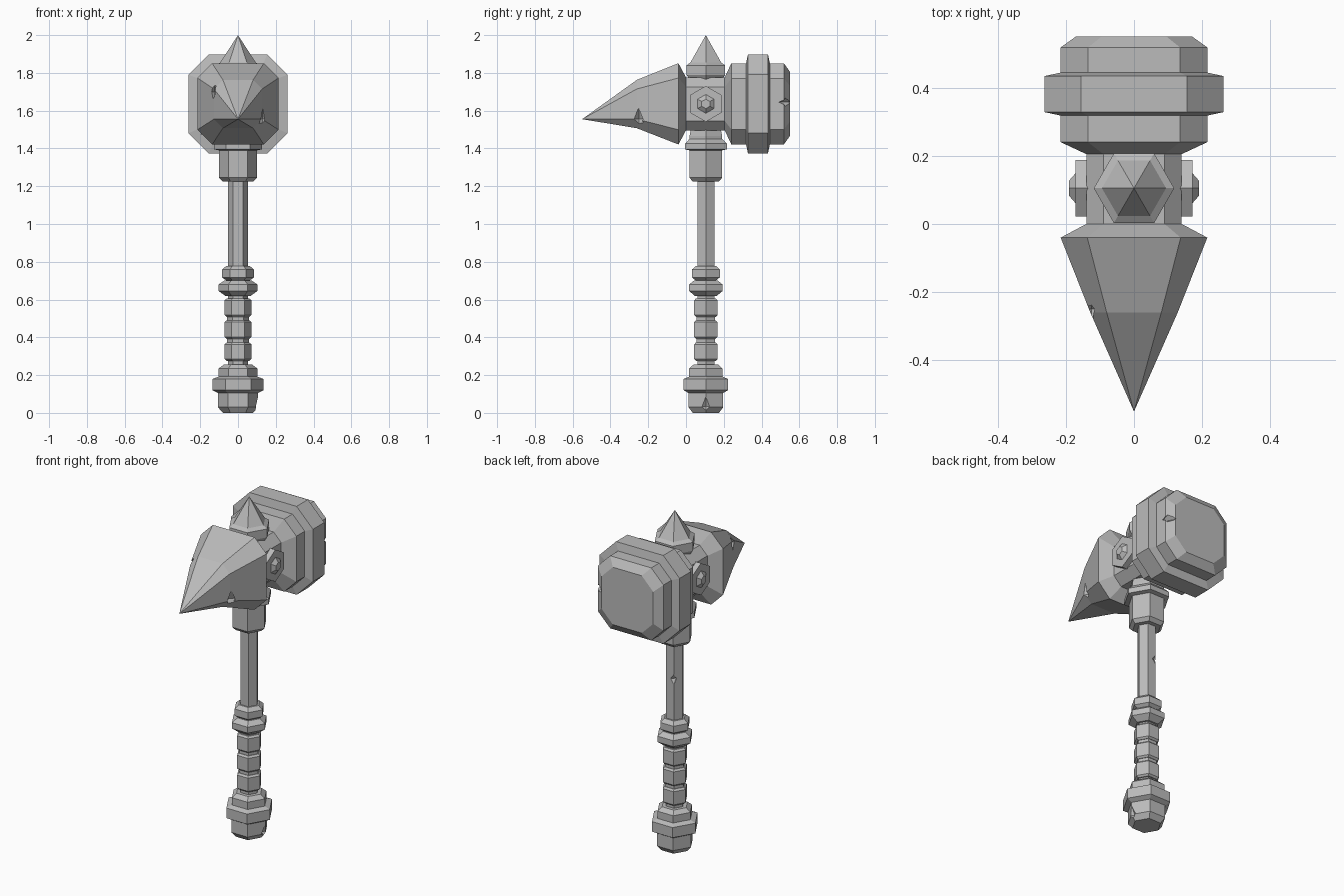
import bpy, bmesh, math
from mathutils import Matrix, Vector

if "Cube" in bpy.data.objects:
    bpy.data.objects.remove(bpy.data.objects["Cube"])

stone = bpy.data.materials.new("grey_stone")
stone.use_nodes = True
GREY = (0.5, 0.5, 0.5, 1)
stone.diffuse_color = GREY
stone.node_tree.nodes["Principled BSDF"].inputs["Base Color"].default_value = GREY

AXIS_Y = 0.105   # handle axis
HEAD_Z = 1.636   # head axis


def finish(name, bm):
    bmesh.ops.recalc_face_normals(bm, faces=bm.faces)
    mesh = bpy.data.meshes.new(name)
    bm.to_mesh(mesh)
    bm.free()
    mesh.materials.append(stone)
    obj = bpy.data.objects.new(name, mesh)
    bpy.context.collection.objects.link(obj)
    return obj


def loft(name, rings):
    """Skin a list of point rings; a one-point ring closes to a tip."""
    bm = bmesh.new()
    rows = [[bm.verts.new(p) for p in ring] for ring in rings]
    for a, b in zip(rows, rows[1:]):
        n = max(len(a), len(b))
        for i in range(n):
            j = (i + 1) % n
            if len(b) == 1:
                bm.faces.new((a[i], a[j], b[0]))
            elif len(a) == 1:
                bm.faces.new((a[0], b[j], b[i]))
            else:
                bm.faces.new((a[i], a[j], b[j], b[i]))
    for row in (rows[0], rows[-1]):
        if len(row) > 2:
            bm.faces.new(row)
    return finish(name, bm)


def hexagon(r, h, frame):
    if r == 0:
        return [frame @ Vector((0, 0, h))]
    return [frame @ Vector((r * math.cos(k * math.pi / 3), r * math.sin(k * math.pi / 3), h))
            for k in range(6)]


def hex_lathe(name, profile, frame=Matrix.Translation((0, AXIS_Y, 0))):
    return loft(name, [hexagon(r, h, frame) for r, h in profile])


def octagon(y, half, flat, z=HEAD_Z):
    corners = [(half, flat), (flat, half), (-flat, half), (-half, flat)]
    corners += [(-a, -b) for a, b in corners]
    return [(a, y, z + b) for a, b in corners]


def chip(obj, centre, size):
    """Knock a diamond-shaped chip out of a part."""
    bm = bmesh.new()
    bmesh.ops.create_uvsphere(bm, u_segments=4, v_segments=2, radius=1)
    bmesh.ops.transform(bm, matrix=Matrix.Translation(centre) @ Matrix.Diagonal((*size, 1)),
                        verts=bm.verts)
    cutter = finish("chip_cutter", bm)
    cutter.hide_render = True
    mod = obj.modifiers.new("chip", "BOOLEAN")
    mod.operation, mod.solver, mod.object = "DIFFERENCE", "EXACT", cutter
    bpy.context.view_layer.objects.active = obj
    bpy.ops.object.modifier_apply(modifier=mod.name)
    bpy.data.objects.remove(cutter)


# Head: beak, centre block and banded hammer in one skin
head = loft("hammer_head", [
    [(0, -0.55, 1.555)],
    octagon(-0.26, 0.128, 0.08, 1.635),
    octagon(-0.04, 0.215, 0.137),
    octagon(0, 0.14, 0.09),
    octagon(0.205, 0.14, 0.09),
    octagon(0.24, 0.215, 0.135),
    octagon(0.318, 0.215, 0.135),
    octagon(0.328, 0.262, 0.155),
    octagon(0.434, 0.262, 0.155),
    octagon(0.444, 0.215, 0.135),
    octagon(0.518, 0.215, 0.135),
    octagon(0.55, 0.17, 0.095),
])
chip(head, (0.13, -0.25, 1.555), (0.03, 0.035, 0.06))
chip(head, (-0.125, -0.25, 1.70), (0.03, 0.035, 0.05))
chip(head, (0.205, 0.545, 1.645), (0.04, 0.07, 0.03))
chip(head, (-0.195, 0.285, 1.475), (0.035, 0.035, 0.04))

# Spike on top of the head
hex_lathe("top_spike", [(0.1, 1.765), (0.118, 1.79), (0.118, 1.84), (0.094, 1.855), (0, 2)])

# Studs on both sides of the head
for side, label in ((1, "left"), (-1, "right")):
    frame = Matrix.Translation((0, AXIS_Y, HEAD_Z)) @ Matrix.Rotation(side * math.pi / 2, 4, "Y")
    hex_lathe(label + "_stud", [(0.095, 0.12), (0.095, 0.172), (0.05, 0.172), (0.025, 0.191)], frame)

# Handle
shaft = hex_lathe("shaft", [(0.052, 0.2), (0.052, 1.3)])
chip(shaft, (-0.026, AXIS_Y + 0.045, 1.02), (0.022, 0.02, 0.03))
hex_lathe("head_socket", [(0.08, 1.225), (0.1, 1.245), (0.1, 1.39), (0.128, 1.395),
                          (0.128, 1.425), (0.1, 1.45), (0.1, 1.465), (0.092, 1.5)])

# Grip wraps and guard rings
for i, z in enumerate((0.275, 0.392, 0.508)):
    hex_lathe(f"grip_wrap_{i + 1}", [(0.06, z), (0.071, z + 0.01), (0.071, z + 0.088), (0.06, z + 0.098)])
hex_lathe("grip_core", [(0.057, 0.37), (0.057, 0.51)])
hex_lathe("lower_guard_ring", [(0.065, 0.618), (0.102, 0.645), (0.102, 0.68), (0.07, 0.702)])
hex_lathe("upper_guard_ring", [(0.06, 0.7), (0.086, 0.718), (0.086, 0.758), (0.062, 0.778)])

# Pommel
pommel = hex_lathe("pommel", [(0.08, 0), (0.106, 0.03), (0.106, 0.105), (0.135, 0.12), (0.135, 0.18),
                              (0.102, 0.192), (0.102, 0.235), (0.075, 0.256)])
chip(pommel, (0.108, AXIS_Y, 0.035), (0.026, 0.04, 0.055))
